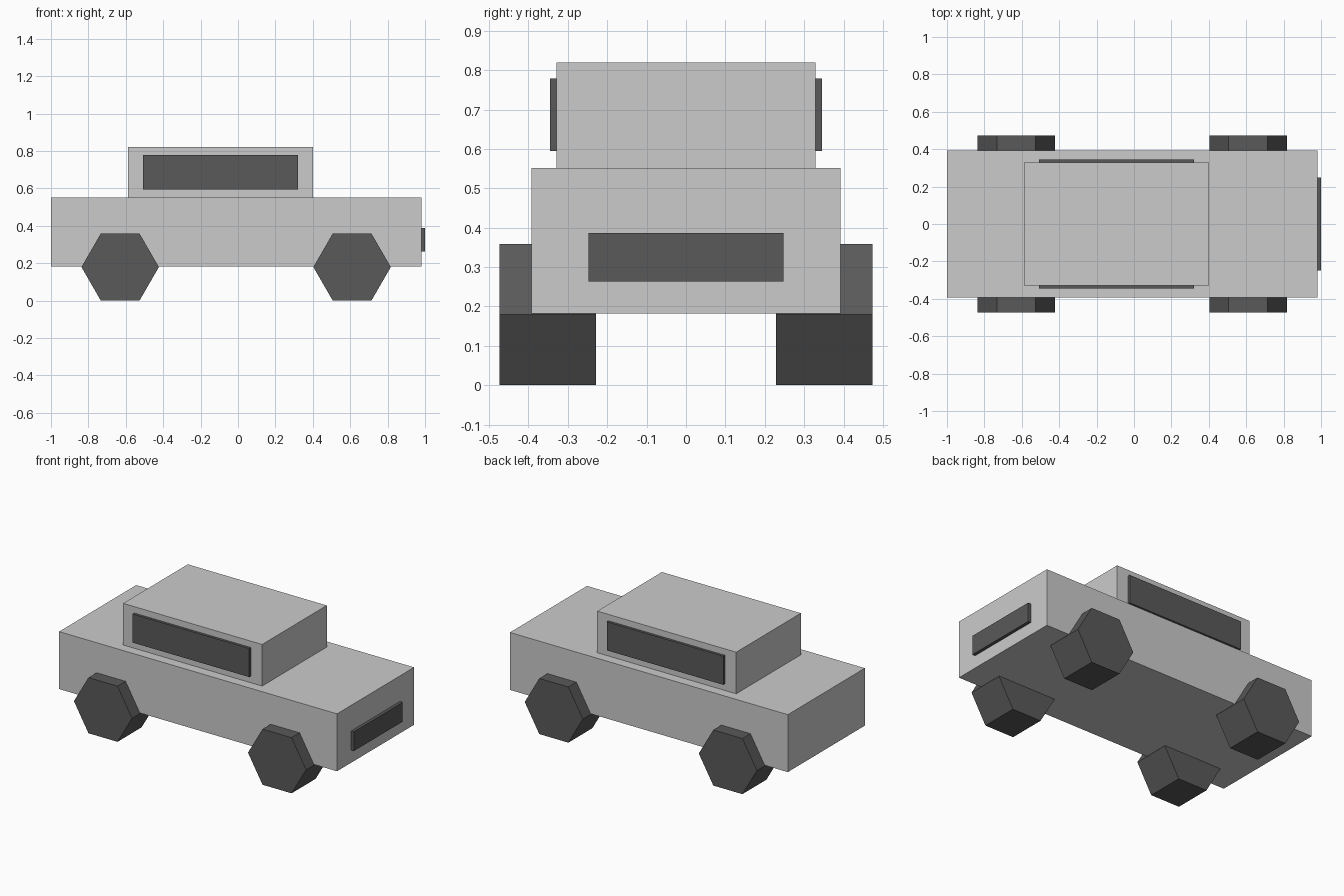
import bpy
from math import radians

if "Cube" in bpy.data.objects:
    bpy.data.objects.remove(bpy.data.objects["Cube"])

dark = bpy.data.materials.new("dark_grey")
dark.diffuse_color = (0.1, 0.1, 0.1, 1)
dark.use_nodes = True
dark.node_tree.nodes["Principled BSDF"].inputs["Base Color"].default_value = dark.diffuse_color


def box(name, x, y, z, mat=None):
    """Axis-aligned box from (min, max) ranges."""
    ranges = (x, y, z)
    bpy.ops.mesh.primitive_cube_add(size=1, location=[(a + b) / 2 for a, b in ranges])
    ob = bpy.context.object
    ob.name = name
    ob.scale = [b - a for a, b in ranges]
    bpy.ops.object.transform_apply(location=False, rotation=False, scale=True)
    if mat:
        ob.data.materials.append(mat)
    return ob


def wheel(name, x, y):
    """Six-sided wheel lying along y, with a corner pointing along x."""
    bpy.ops.mesh.primitive_cylinder_add(vertices=6, radius=0.207, depth=0.245,
                                        location=(x, y, 0.1793),
                                        rotation=(radians(90), radians(30), 0))
    ob = bpy.context.object
    ob.name = name
    ob.data.materials.append(dark)


# Main body and cabin
box("body", (-1.0, 0.98), (-0.392, 0.392), (0.182, 0.552))
box("cabin", (-0.588, 0.402), (-0.329, 0.329), (0.552, 0.82))

# Grille on the nose
box("grille", (0.96, 1.0), (-0.248, 0.248), (0.263, 0.387), dark)

# Side windows and wheels, mirrored left and right
for side, s in (("right", -1), ("left", 1)):
    box(side + "_window", (-0.508, 0.322), sorted((s * 0.312, s * 0.346)),
        (0.595, 0.779), dark)
    wheel("rear_" + side + "_wheel", -0.63, s * 0.3515)
    wheel("front_" + side + "_wheel", 0.61, s * 0.3515)
